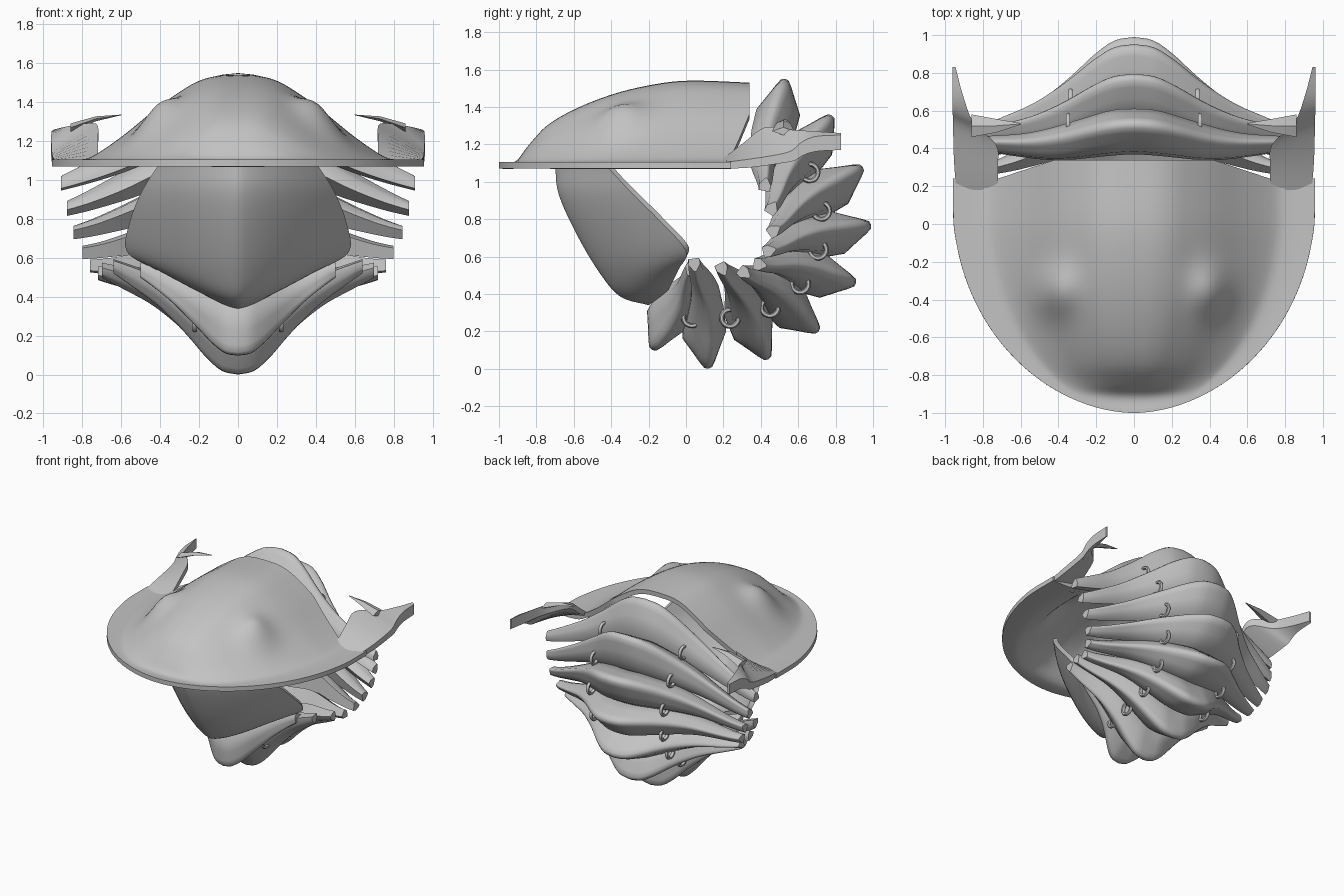
import bpy, bmesh, math
from mathutils import Vector

cube = bpy.data.objects.get("Cube")
if cube:
    bpy.data.objects.remove(cube, do_unlink=True)

grey = bpy.data.materials.new("stone grey")
grey.use_nodes = True
grey.diffuse_color = (0.55, 0.55, 0.55, 1)
grey.node_tree.nodes["Principled BSDF"].inputs["Base Color"].default_value = (0.55, 0.55, 0.55, 1)


def curve(keys, t):
    """Smoothly interpolate keys of (position, value, ...)."""
    n = len(keys)
    t = min(max(t, keys[0][0]), keys[-1][0])
    i = 0
    while i < n - 2 and t > keys[i + 1][0]:
        i += 1

    def slope(k):
        a, b = keys[max(k - 1, 0)], keys[min(k + 1, n - 1)]
        return [(q - p) / (b[0] - a[0]) for p, q in zip(a[1:], b[1:])]

    a, b = keys[i], keys[i + 1]
    h = b[0] - a[0]
    u = (t - a[0]) / h
    out = []
    for p, q, m, k in zip(a[1:], b[1:], slope(i), slope(i + 1)):
        out.append(p * (2 * u**3 - 3 * u**2 + 1) + q * (3 * u**2 - 2 * u**3)
                   + h * (m * (u**3 - 2 * u**2 + u) + k * (u**3 - u**2)))
    return out


def finish(obj, angle):
    if not obj.data.materials:
        obj.data.materials.append(grey)
    bpy.ops.object.select_all(action='DESELECT')
    obj.select_set(True)
    bpy.context.view_layer.objects.active = obj
    for mod in list(obj.modifiers):
        bpy.ops.object.modifier_apply(modifier=mod.name)
    bpy.ops.object.shade_smooth_by_angle(angle=math.radians(angle))


def surface(name, rows, closed=False, thickness=0, angle=35):
    """Skin rows of points; closed rows are rings with capped ends."""
    bm = bmesh.new()
    grid = [[bm.verts.new(p) for p in row] for row in rows]
    n = len(rows[0])
    for a, b in zip(grid, grid[1:]):
        for j in range(n if closed else n - 1):
            k = (j + 1) % n
            bm.faces.new((a[j], a[k], b[k], b[j]))
    if closed:
        bm.faces.new(grid[0])
        bm.faces.new(grid[-1])
        bmesh.ops.recalc_face_normals(bm, faces=bm.faces)
    mesh = bpy.data.meshes.new(name)
    bm.to_mesh(mesh)
    bm.free()
    obj = bpy.data.objects.new(name, mesh)
    bpy.context.collection.objects.link(obj)
    if thickness:
        mod = obj.modifiers.new("shell", 'SOLIDIFY')
        mod.thickness = thickness
        mod.offset = -1
    finish(obj, angle)


# Head shield: domed shell with a flat rim and two eye bumps
ridge = [(-1, 0), (-.91, .005), (-.85, .08), (-.75, .19), (-.6, .28),
         (-.4, .36), (-.2, .41), (0, .435), (.34, .425)]
across = [(0, 1), (.12, .985), (.22, .92), (.32, .79), (.43, .62),
          (.62, .28), (.79, .03), (.86, 0), (1, 0)]
rows = []
for i in range(49):
    v = i / 48
    y = -1 + 1.34 * v**2
    q = max(0, (.1 - y) / 1.1)
    width = max(.015, .957 * (1 - q**2)**.53)
    row = []
    for j in range(65):
        s = -1 + j / 32
        x = s * width
        z = 1.105 + curve(ridge, y)[0] * curve(across, abs(s))[0]
        z += .08 * math.exp(-((abs(x) - .41)**2 / .012 + (y + .36)**2 / .018))
        notch = min(max((abs(x) - .42) / .3, 0), 1) * max(0, (y + .1) / .44)
        row.append((x, y - .1 * notch, z))
    rows.append(row)
surface("head_shield", rows, thickness=.035)

# Cheek spines: rear corners that narrow into upturned points
# keys: position, inner x, outer x, y, inner z, outer z, thickness
spine_keys = [(0, .72, .94, .18, 1.11, 1.1, .03),
              (1, .72, .953, .31, 1.21, 1.12, .045),
              (2, .73, .958, .42, 1.29, 1.15, .05),
              (3, .85, .96, .54, 1.28, 1.19, .07),
              (4, .905, .96, .68, 1.27, 1.24, .08),
              (5, .945, .96, .83, 1.26, 1.25, .08)]
for side, label in ((1, "left"), (-1, "right")):
    rings = []
    for i in range(21):
        xi, xo, y, zi, zo, th = curve(spine_keys, i / 4)
        back = .1 * math.exp(-(i / 4 - 2.2)**2)
        rings.append([(side * xi, y, zi), (side * xo, y + back, zo),
                      (side * xo, y + back, zo - th), (side * xi, y, zi - th)])
    surface(label + "_cheek_spine", rings, closed=True)
    # small thorn pointing inwards from the spine
    rings = [[(side * x, y + r * a, z + r * b) for a, b in ((-2, 0), (0, .7), (2, 0), (0, -.7))]
             for x, y, z, r in ((.86, .52, 1.27, .03), (.73, .52, 1.315, .018), (.6, .53, 1.335, .002))]
    surface(label + "_cheek_thorn", rings, closed=True)

# Tail shield: curved plate folded under the head
# keys: position, centre y, centre z, half width, side y, side z
tail_keys = [(0, -.2, .34, .17, -.1, .41), (1, -.35, .385, .4, -.04, .53),
             (2, -.46, .51, .57, 0, .63), (3, -.58, .71, .555, -.14, .79),
             (4, -.68, .93, .49, -.3, .95), (5, -.7, 1.09, .4, -.43, 1.09)]
rows = []
for i in range(26):
    yc, zc, w, ys, zs = curve(tail_keys, i / 5)
    row = []
    for j in range(33):
        s = -1 + j / 16
        bend = abs(s)**1.45
        row.append((s * w, yc + (ys - yc) * bend, zc + (zs - zc) * bend))
    rows.append(row)
surface("tail_shield", rows, thickness=.035)

# Body segments: crest (y, z) on the midline, then rib tip (x, y, z)
segments = [((.53, 1.55), (.91, .43, 1.02)), ((.78, 1.355), (.88, .48, .89)),
            ((.945, 1.08), (.845, .5, .76)), ((.99, .77), (.80, .48, .64)),
            ((.91, .46), (.76, .43, .55)), ((.71, .2), (.72, .34, .49)),
            ((.44, .05), (.70, .21, .5)), ((.12, .0), (.64, .05, .52)),
            ((-.18, .1), (.5, .01, .5))]
# keys: fraction of span, crest height, radial depth, half thickness
span = [(0, 1, .32, .115), (.13, .965, .31, .115), (.26, .83, .28, .105),
        (.38, .66, .23, .095), (.5, .5, .19, .08), (.65, .32, .15, .06),
        (.83, .15, .11, .043), (1, 0, .07, .032)]
# rib cross-section: peaked crest, swollen middle, broad base
half = [(-.02, .18), (-.12, .36), (-.32, .65), (-.55, 1), (-1, .9)]
section = [(0, 0)] + half + [(u, -v) for u, v in reversed(half)]


def directions(seg):
    (cy, cz), (tx, ty, tz) = seg
    out = Vector((0, cy - ty, cz - tz)).normalized()
    return out, Vector((0, out.z, -out.y))


def crest_point(seg, t):
    (cy, cz), (tx, ty, tz) = seg
    f = curve(span, t)[0]
    arch = directions(seg)[1] * .035 * math.sin(math.pi * t)**2
    return Vector((tx * t, ty + (cy - ty) * f, tz + (cz - tz) * f)) - arch


for number, seg in enumerate(segments, 1):
    out, along = directions(seg)
    rings = []
    for i in range(-24, 25):
        t = abs(i) / 24
        f, depth, thick = curve(span, t)
        centre = crest_point(seg, t)
        centre.x *= -1 if i < 0 else 1
        rings.append([centre + out * (u * depth) + along * (v * thick) for u, v in section])
    surface("body_segment_%d" % number, rings, closed=True, angle=50)

# Hinge rings set between neighbouring segments
for number, (a, b) in enumerate(zip(segments, segments[1:]), 1):
    for side, label in ((1, "left"), (-1, "right")):
        p = (crest_point(a, .39) + crest_point(b, .39)) / 2
        p -= (directions(a)[0] + directions(b)[0]) * .035
        bpy.ops.mesh.primitive_torus_add(
            location=(side * p.x, p.y, p.z), rotation=(0, math.pi / 2, 0),
            major_radius=.045, minor_radius=.013, major_segments=20, minor_segments=6)
        ring = bpy.context.object
        ring.name = "%s_hinge_ring_%d" % (label, number)
        finish(ring, 60)
